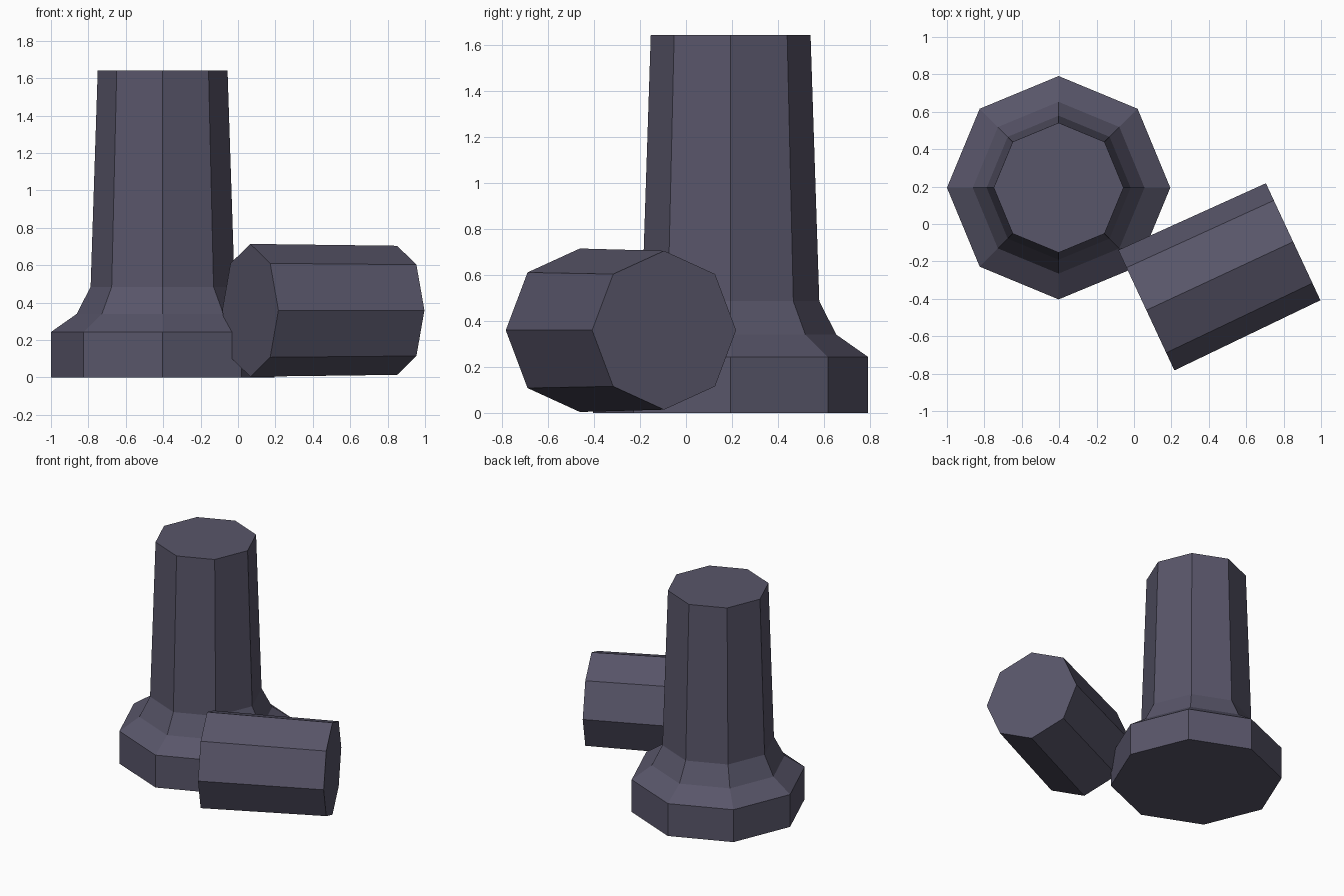
import bpy, bmesh, math
from mathutils import Matrix

if "Cube" in bpy.data.objects:
    bpy.data.objects.remove(bpy.data.objects["Cube"])

stone = bpy.data.materials.new("dark_slate_stone")
stone.diffuse_color = (0.098, 0.092, 0.142, 1)
stone.use_nodes = True
stone.node_tree.nodes["Principled BSDF"].inputs["Base Color"].default_value = stone.diffuse_color
SIDES = 8


def octagonal_part(name, profile, matrix):
    """Stack octagonal rings from (radius, height) pairs and cap both ends."""
    bm = bmesh.new()
    rings = []
    for r, z in profile:
        rings.append([bm.verts.new((r * math.cos(math.tau * i / SIDES),
                                    r * math.sin(math.tau * i / SIDES), z))
                      for i in range(SIDES)])
    for a, b in zip(rings, rings[1:]):
        for i in range(SIDES):
            j = (i + 1) % SIDES
            bm.faces.new((a[i], a[j], b[j], b[i]))
    bm.faces.new(rings[0][::-1])
    bm.faces.new(rings[-1])
    bmesh.ops.recalc_face_normals(bm, faces=bm.faces[:])
    mesh = bpy.data.meshes.new(name)
    bm.to_mesh(mesh)
    bm.free()
    mesh.materials.append(stone)
    ob = bpy.data.objects.new(name, mesh)
    ob.matrix_world = matrix
    bpy.context.collection.objects.link(ob)


# Standing broken column: plinth, flared foot and tapered shaft
octagonal_part("standing_column",
               [(0.597, 0), (0.597, 0.243), (0.459, 0.34), (0.385, 0.485), (0.347, 1.642)],
               Matrix.Translation((-0.403, 0.194, 0)))

# Fallen drum lying beside it, turned about 25 degrees
octagonal_part("fallen_drum", [(0.355, 0), (0.345, 0.866)],
               Matrix.Translation((0.066, -0.461, 0.359))
               @ Matrix.Rotation(math.radians(25), 4, 'Z')
               @ Matrix.Rotation(math.radians(90), 4, 'Y'))
